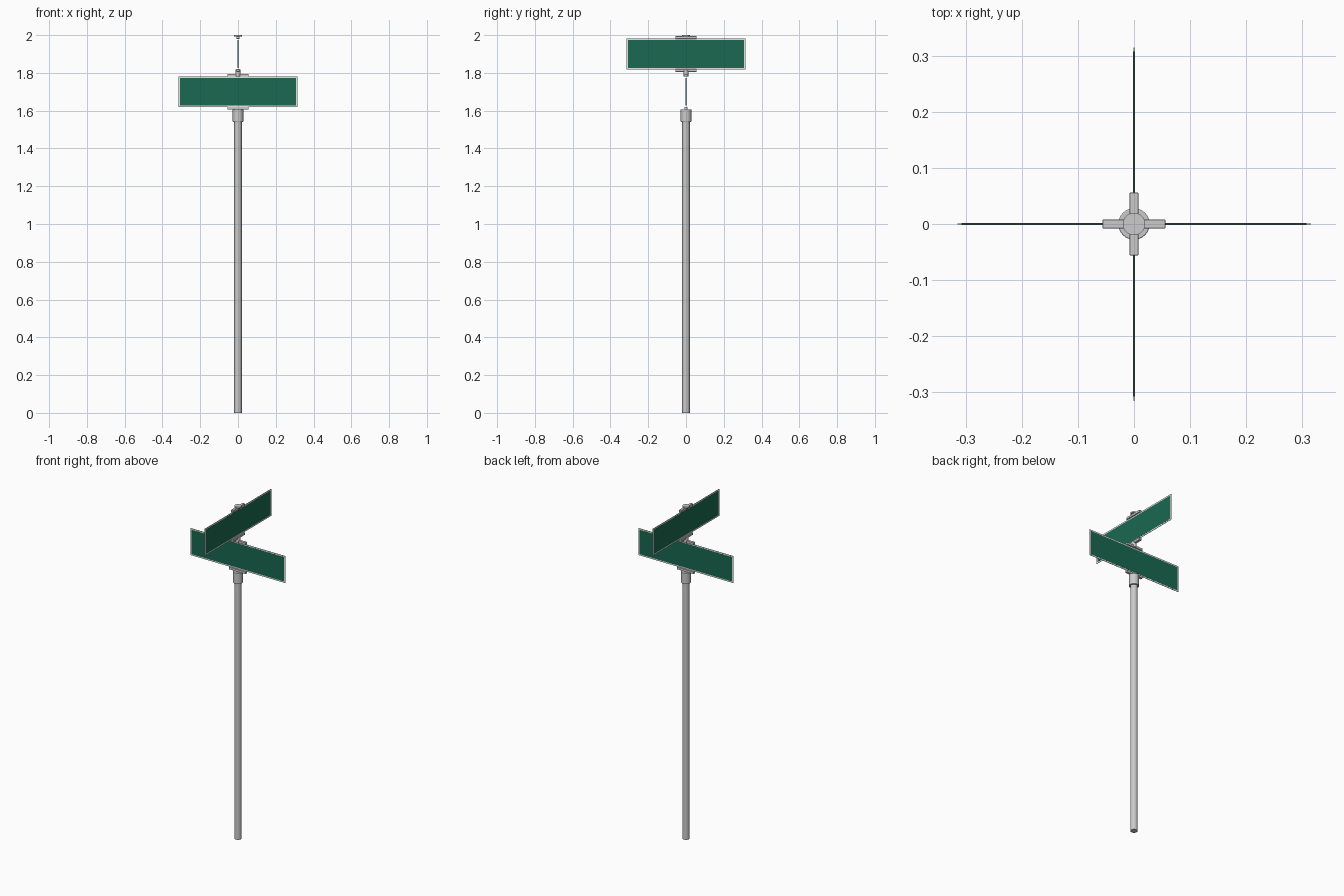
import bpy, bmesh
from math import pi

if "Cube" in bpy.data.objects:
    bpy.data.objects.remove(bpy.data.objects["Cube"])


def paint(obj, mat):
    if mat:
        obj.data.materials.append(mat)


def material(name, color):
    m = bpy.data.materials.new(name)
    m.diffuse_color = color
    m.use_nodes = True
    m.node_tree.nodes["Principled BSDF"].inputs["Base Color"].default_value = m.diffuse_color
    return m


def cylinder(name, r, z0, z1, sides=32, bevel=0.0):
    bpy.ops.mesh.primitive_cylinder_add(vertices=sides, radius=r, depth=z1 - z0,
                                        location=(0, 0, (z0 + z1) / 2))
    o = bpy.context.object
    o.name = name
    if bevel:
        b = o.modifiers.new("edge", 'BEVEL')
        b.width, b.segments = bevel, 2
    bpy.ops.object.shade_smooth_by_angle()
    return o


def box(name, size, z, turn, mat=None, bevel=0.0):
    bpy.ops.mesh.primitive_cube_add(size=1, location=(0, 0, z), rotation=(0, 0, turn))
    o = bpy.context.object
    o.name = name
    o.scale = size
    bpy.ops.object.transform_apply(location=False, rotation=False, scale=True)
    if bevel:
        b = o.modifiers.new("edge", 'BEVEL')
        b.width = bevel
    paint(o, mat)
    return o


green = material("sign_green", (0.01, 0.14, 0.08, 1))
white = material("sign_border", (0.8, 0.8, 0.76, 1))

# Pole and the socket on top of it
cylinder("pole", 0.02, 0, 1.55)
cylinder("pole_socket", 0.028, 1.54, 1.607, bevel=0.002)

# Two crossed signs, each a bordered plate with green faces and clamps
for label, z, turn in (("lower", 1.70, 0), ("upper", 1.90, pi / 2)):
    box(label + "_sign_border", (0.63, 0.002, 0.162), z, turn, white)
    box(label + "_sign_face", (0.614, 0.0028, 0.146), z, turn, green)
    box(label + "_bottom_clamp", (0.112, 0.016, 0.014), z - 0.087, turn, bevel=0.001)
    box(label + "_top_clamp", (0.112, 0.016, 0.014), z + 0.087, turn, bevel=0.001)

# Coupler between the signs and cap on the top clamp
cylinder("coupler", 0.013, 1.782, 1.818)
cylinder("top_cap", 0.02, 1.992, 2.0)
